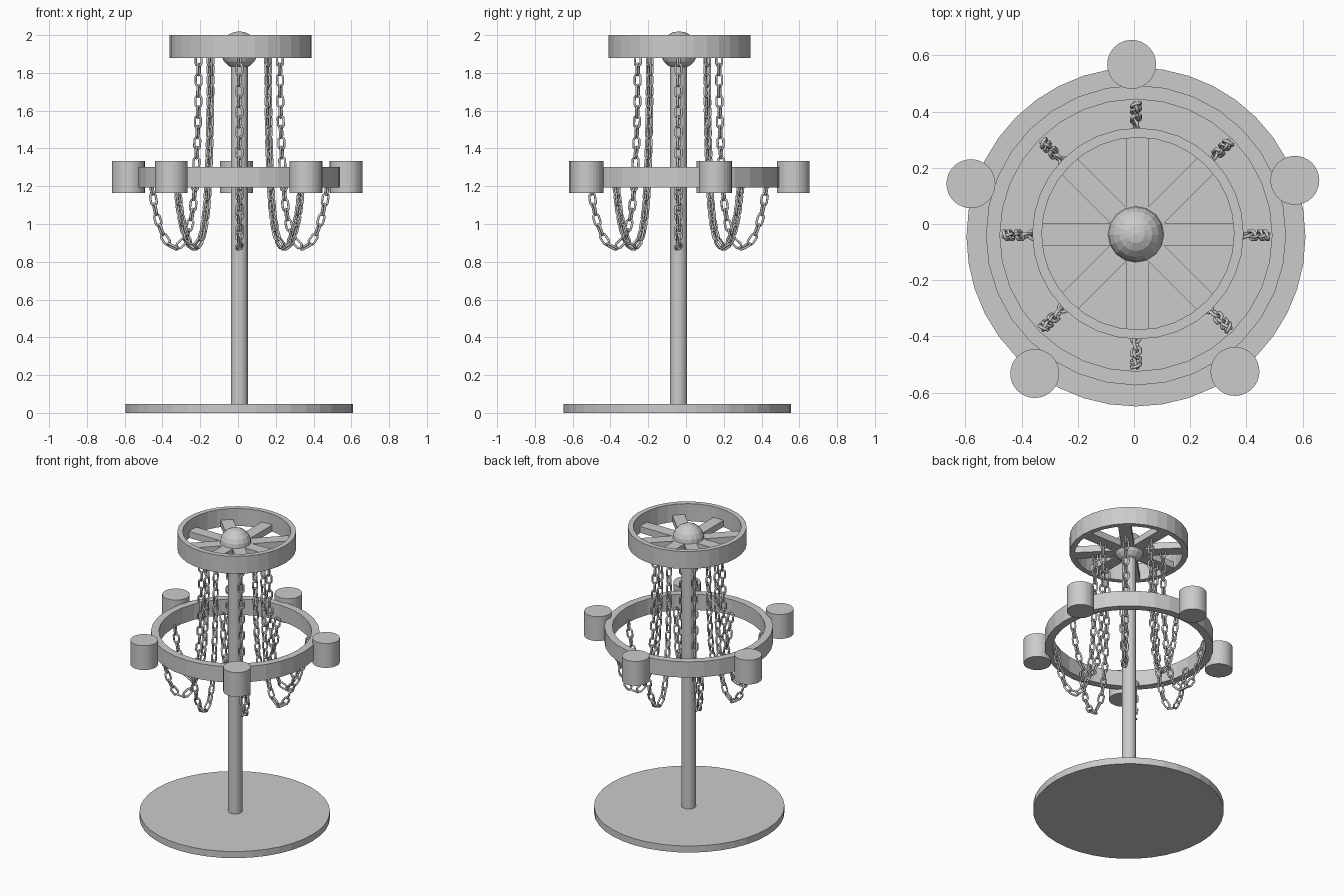
import bpy, bmesh
from math import sin, cos, pi, radians
from mathutils import Vector, Matrix

if "Cube" in bpy.data.objects:
    bpy.data.objects.remove(bpy.data.objects["Cube"])

CX, CY = 0.007, -0.04


def finish(name, bm, loc=(CX, CY, 0), smooth=False):
    bmesh.ops.recalc_face_normals(bm, faces=bm.faces)
    me = bpy.data.meshes.new(name)
    bm.to_mesh(me)
    bm.free()
    for p in me.polygons:
        p.use_smooth = smooth
    ob = bpy.data.objects.new(name, me)
    ob.location = loc
    bpy.context.collection.objects.link(ob)
    return ob


def cylinder(name, r, z0, z1, seg=32, x=CX, y=CY):
    bm = bmesh.new()
    bmesh.ops.create_cone(bm, cap_ends=True, segments=seg, radius1=r, radius2=r, depth=z1 - z0)
    return finish(name, bm, (x, y, (z0 + z1) / 2))


def ring(name, r_in, r_out, z0, z1, seg=32, loc=(CX, CY, 0)):
    bm = bmesh.new()
    prof = [(r_in, z0), (r_out, z0), (r_out, z1), (r_in, z1)]
    rows = [[bm.verts.new((r * cos(2 * pi * i / seg), r * sin(2 * pi * i / seg), z))
             for r, z in prof] for i in range(seg)]
    for i in range(seg):
        a, b = rows[i], rows[(i + 1) % seg]
        for j in range(4):
            k = (j + 1) % 4
            bm.faces.new((a[j], b[j], b[k], a[k]))
    return finish(name, bm, loc)


# Stand
cylinder("base_plate", 0.603, 0, 0.046, 40, CX, -0.046)
cylinder("pole", 0.045, 0.02, 1.88, 20)

# Rims
ring("basket_ring", 0.484, 0.534, 1.192, 1.302)
ring("top_band", 0.342, 0.376, 1.878, 2.0, loc=(0.014, -0.034, 0))

# Hub ball
bm = bmesh.new()
bmesh.ops.create_uvsphere(bm, u_segments=16, v_segments=10, radius=0.1)
finish("hub_ball", bm, (CX, -0.037, 1.92))

# Spokes: four bars crossing the whole band
for i in range(4):
    bm = bmesh.new()
    bmesh.ops.create_cube(bm, size=1, matrix=Matrix.Diagonal((0.7, 0.08, 0.045, 1)))
    ob = finish(f"spoke_bar_{i + 1}", bm, (0.011, -0.036, 1.902))
    ob.rotation_euler.z = i * pi / 4

# Cans around the ring
for i in range(5):
    a = radians(90.6 + 72 * i)
    cylinder(f"can_{i + 1}", 0.087, 1.163, 1.333, 32, -0.002 + 0.606 * cos(a), -0.038 + 0.606 * sin(a))


# Chain link: oval loop in the xz plane, long along z
def add_link(bm, mat, length=0.074, width=0.046, wire=0.0065, n=14, m=6):
    rc = width / 2 - wire
    straight = length / 2 - width / 2
    rows = []
    for i in range(n):
        t = 2 * pi * (i + 0.5) / n
        d = Vector((cos(t), 0, sin(t)))
        c = d * rc + Vector((0, 0, straight if d.z > 0 else -straight))
        rows.append([bm.verts.new(mat @ (c + d * wire * cos(2 * pi * j / m)
                     + Vector((0, wire * sin(2 * pi * j / m), 0)))) for j in range(m)])
    for i in range(n):
        a, b = rows[i], rows[(i + 1) % n]
        for j in range(m):
            k = (j + 1) % m
            bm.faces.new((a[j], b[j], b[k], a[k]))


# Chain path as (radius, height), smoothed then stepped evenly
pts = [Vector((r, 0, z)) for r, z in
       [(0.215, 1.9), (0.217, 1.65), (0.226, 1.35), (0.244, 1.1), (0.275, 0.95), (0.312, 0.892),
        (0.352, 0.88), (0.40, 0.935), (0.437, 1.04), (0.458, 1.15), (0.468, 1.22)]]
pad = [pts[0] * 2 - pts[1]] + pts + [pts[-1] * 2 - pts[-2]]
path = []
for i in range(len(pts) - 1):
    a, b, c, d = pad[i:i + 4]
    for s in range(30):
        t = s / 30
        path.append(0.5 * (2 * b + (c - a) * t + (2 * a - 5 * b + 4 * c - d) * t * t
                           + (3 * b - a - 3 * c + d) * t ** 3))
pitch, walked, links = 0.055, 0.03, []
for p, q in zip(path, path[1:]):
    walked += (q - p).length
    if walked >= pitch:
        walked -= pitch
        links.append((q, (q - p).normalized()))

# Eight chains
for i in range(8):
    bm = bmesh.new()
    for k, (p, d) in enumerate(links):
        side = Vector((0, 1, 0))
        rot = Matrix((side.cross(d), side, d)).transposed().to_4x4()
        twist = Matrix.Rotation(radians(20 + 90 * (k % 2)), 4, 'Z')
        add_link(bm, Matrix.Translation(p) @ rot @ twist)
    ob = finish(f"chain_{i + 1}", bm, smooth=True)
    ob.rotation_euler.z = i * pi / 4
